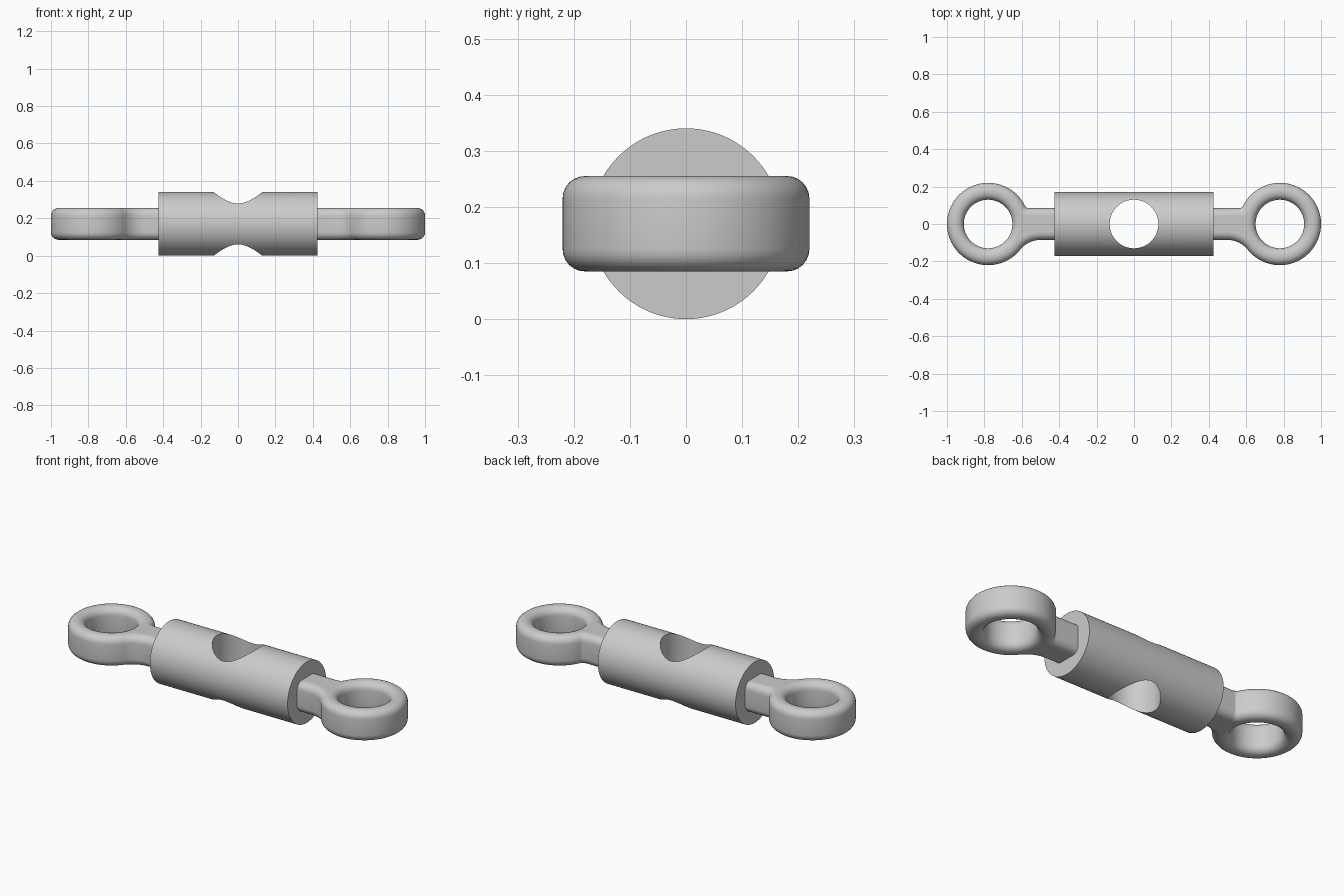
import bpy
from math import sin, cos, pi, sqrt, atan2

cube = bpy.data.objects.get("Cube")
if cube:
    bpy.data.objects.remove(cube, do_unlink=True)

MID_Z = 0.17
EYE_X = 0.78
ROUND = 0.04          # edge rounding of the eyes
HALF_HEIGHT = 0.085
RING_OUT = 0.22 - ROUND
RING_IN = 0.13 + ROUND
NECK = 0.085 - ROUND


def arc(cx, cy, r, a0, a1, n):
    return [(cx + r * cos(a0 + (a1 - a0) * i / n),
             cy + r * sin(a0 + (a1 - a0) * i / n)) for i in range(n + 1)]


def fillet(radius):
    """Centre of a fillet between neck and ring, and its angle to the ring centre."""
    r = radius + ROUND
    cy = NECK + r
    dx = sqrt((RING_OUT + r) ** 2 - cy ** 2)
    return r, EYE_X - dx, cy, atan2(cy, dx)


def add_spline(curve, pts):
    s = curve.splines.new('POLY')
    s.points.add(len(pts) - 1)
    for p, (x, y) in zip(s.points, pts):
        p.co = (x, y, 0, 1)
    s.use_cyclic_u = True


def smooth(ob):
    bpy.ops.object.select_all(action='DESELECT')
    ob.select_set(True)
    bpy.context.view_layer.objects.active = ob
    bpy.ops.object.shade_smooth_by_angle(angle=pi / 6)


def make_eye(name, side):
    # Neck blends softly into the ring at the front, tightly at the back
    r1, x1, y1, a1 = fillet(0.138)
    r2, x2, y2, a2 = fillet(0.02)
    outline = [(0.34, -NECK)]
    outline += arc(x1, -y1, r1, pi / 2, a1, 14)
    outline += arc(EYE_X, 0, RING_OUT, a1 - pi, pi - a2, 80)[1:]
    outline += arc(x2, y2, r2, -a2, -pi / 2, 10)[1:]
    outline += [(0.34, NECK)]
    hole = arc(EYE_X, 0, RING_IN, 0, 2 * pi, 72)[:-1]

    curve = bpy.data.curves.new(name, 'CURVE')
    curve.dimensions = '2D'
    curve.fill_mode = 'BOTH'
    curve.extrude = HALF_HEIGHT - ROUND
    curve.bevel_depth = ROUND
    curve.bevel_resolution = 5
    for pts in (outline, hole):
        add_spline(curve, [(side * x, y) for x, y in pts])
    ob = bpy.data.objects.new(name, curve)
    ob.location.z = MID_Z
    bpy.context.collection.objects.link(ob)
    bpy.ops.object.select_all(action='DESELECT')
    ob.select_set(True)
    bpy.context.view_layer.objects.active = ob
    bpy.ops.object.convert(target='MESH')
    smooth(bpy.context.object)


def cylinder(name, radius, depth, rotation):
    bpy.ops.mesh.primitive_cylinder_add(vertices=96, radius=radius, depth=depth,
                                        location=(0, 0, MID_Z), rotation=rotation)
    ob = bpy.context.object
    ob.name = name
    return ob


# Barrel with a vertical cross hole
barrel = cylinder("barrel", 0.17, 0.85, (0, pi / 2, 0))
cutter = cylinder("cross_hole_cutter", 0.13, 1, (0, 0, 0))
cut = barrel.modifiers.new("cross_hole", 'BOOLEAN')
cut.operation = 'DIFFERENCE'
cut.solver = 'EXACT'
cut.object = cutter
bpy.context.view_layer.objects.active = barrel
bpy.ops.object.modifier_apply(modifier=cut.name)
bpy.data.objects.remove(cutter, do_unlink=True)
smooth(barrel)

# Eyes at both ends
make_eye("left_eye", 1)
make_eye("right_eye", -1)
